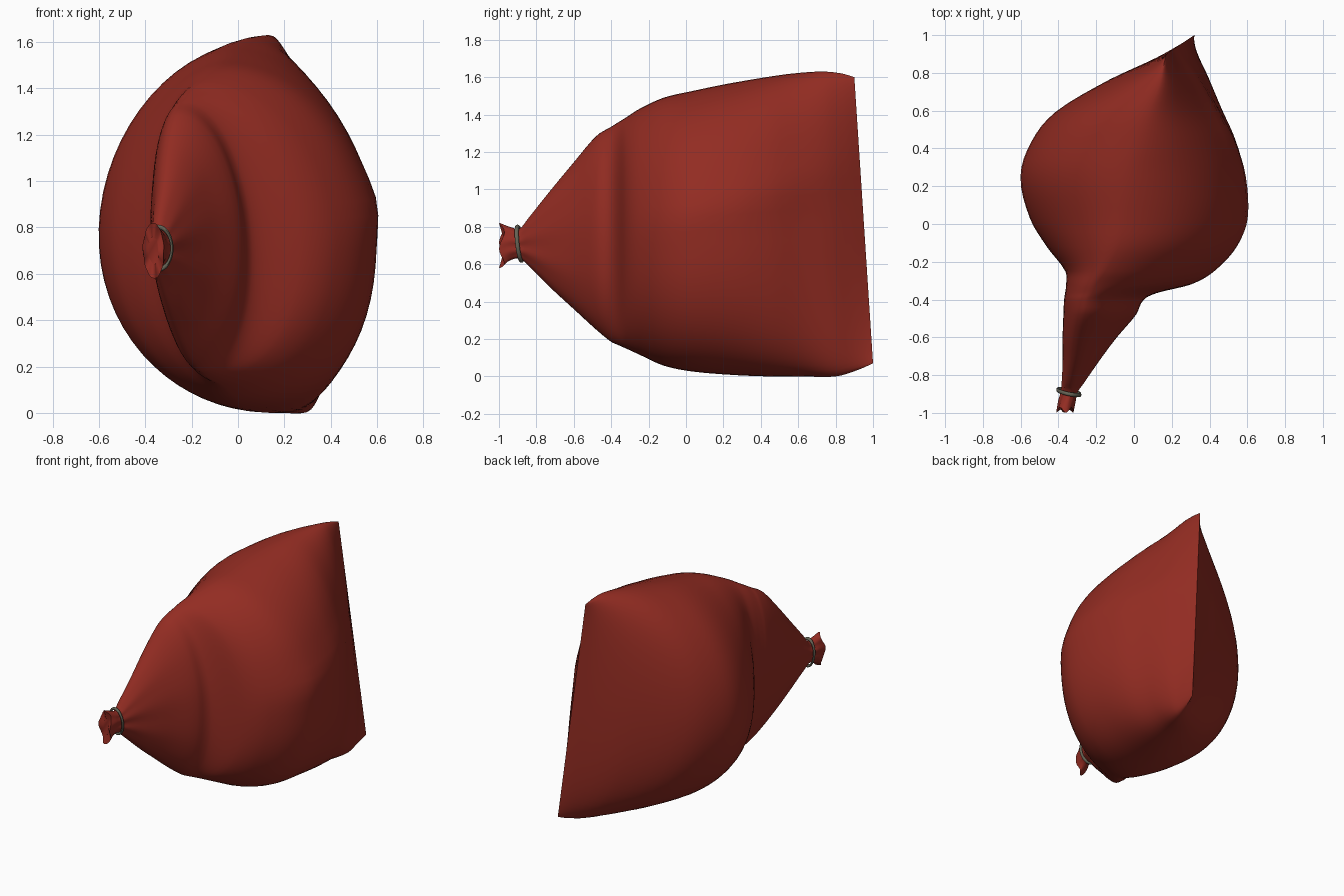
import bpy, bmesh, math
from mathutils import Vector

if "Cube" in bpy.data.objects:
    bpy.data.objects.remove(bpy.data.objects["Cube"])


def material(name, rgb):
    m = bpy.data.materials.new(name)
    m.diffuse_color = (*rgb, 1)
    m.use_nodes = True
    m.node_tree.nodes["Principled BSDF"].inputs["Base Color"].default_value = m.diffuse_color
    return m


RED = material("red cloth", (0.29, 0.025, 0.016))
GREY = material("olive grey wire", (0.13, 0.125, 0.09))

# sack cross-sections: y, left x, right x, top z, bottom z, x at top, x at bottom
RINGS = [
    (-0.985, -.41, -.32, .82, .58, -.365, -.36),
    (-0.94, -.40, -.31, .80, .62, -.355, -.355),
    (-0.89, -.385, -.30, .79, .63, -.34, -.34),
    (-0.84, -.38, -.265, .85, .59, -.335, -.33),
    (-0.72, -.375, -.18, 1.0, .47, -.31, -.29),
    (-0.60, -.375, -.09, 1.145, .36, -.29, -.25),
    (-0.48, -.37, .01, 1.285, .25, -.26, -.20),
    (-0.40, -.365, .05, 1.335, .185, -.24, -.16),
    (-0.365, -.36, .12, 1.357, .169, -.22, -.14),
    (-0.32, -.355, .30, 1.385, .149, -.20, -.12),
    (-0.25, -.36, .42, 1.43, .117, -.15, -.06),
    (-0.12, -.46, .535, 1.49, .058, -.08, 0),
    (0.03, -.55, .59, 1.525, .027, -.05, .03),
    (0.25, -.60, .585, 1.57, .008, -.02, .07),
    (0.45, -.54, .535, 1.60, 0, .03, .14),
    (0.62, -.41, .46, 1.62, 0, .07, .20),
    (0.80, -.13, .375, 1.63, 0, .13, .28),
    (0.92, .11, .30, 1.62, .035, .155, .305),
    (1.00, .245, .245, 1.60, .07, .17, .32),
]
SEG, SUB = 64, 4


def slope(i, c):
    a, b = RINGS[max(i - 1, 0)], RINGS[min(i + 1, len(RINGS) - 1)]
    return (b[c] - a[c]) / (b[0] - a[0])


def between(i, t):
    # smooth interpolation between neighbouring cross-sections
    p, q = RINGS[i], RINGS[i + 1]
    d = q[0] - p[0]
    h = t * t * (3 - 2 * t)
    return [p[0] + d * t] + [
        p[c] + (q[c] - p[c]) * h
        + d * (slope(i, c) * t * (1 - t) ** 2 - slope(i + 1, c) * t * t * (1 - t))
        for c in range(1, 7)]


def section(y, left, right, top, bottom, xt, xb):
    pts = []
    neck = math.exp(-abs(y + .89) / .13)
    body = min(1, max(0, (y + .35) / .35)) * min(1, max(0, (1 - y) / .4))
    for i in range(SEG):
        a = 2 * math.pi * i / SEG
        s, c = math.sin(a), math.cos(a)
        # gathered pleats fade away from the tied neck
        pleat = 1 + .07 * neck * math.cos(9 * a) + .04 * neck * math.cos(5 * a + 1)
        h = .5 + .5 * c
        axis = xb + (xt - xb) * h
        mid = (xt + xb) / 2
        z = (top + bottom) / 2 + (top - bottom) / 2 * c
        # fuller lower right side, slimmer left side
        if s > 0:
            power = 1 - .15 * body if c < 0 else 1
            x = axis + (right - mid) * s ** power * pleat
            x += .02 * body * s * math.exp(-((z - .9 - .25 * (y - .1)) / .12) ** 2)
        else:
            x = axis - (mid - left) * (-s) ** (1 + .15 * body) * pleat
            z -= .07 * body * s * s
        # back seam leans forward at the top, open end is ragged
        yy = y - .1 * h * max(0, (y - .3) / .7)
        if y < -.93:
            yy += .014 * math.cos(4 * a + 2.6) * (-.93 - y) / .055
        pts.append(Vector((x, yy, z)))
    return pts


# sack
bm = bmesh.new()
loops = []
for i in range(len(RINGS) - 1):
    for j in range(SUB):
        loops.append(section(*between(i, j / SUB)))
loops.append(section(*RINGS[-1]))
# tucked-in mouth of the gathered end
centre = sum(loops[0], Vector()) / SEG
loops.insert(0, [centre.lerp(p, .5) + Vector((0, .01, 0)) for p in loops[0]])
rows = [[bm.verts.new(p) for p in loop] for loop in loops]
for r0, r1 in zip(rows, rows[1:]):
    for k in range(SEG):
        m = (k + 1) % SEG
        bm.faces.new((r0[k], r0[m], r1[m], r1[k]))
bm.faces.new(rows[0])
bmesh.ops.remove_doubles(bm, verts=bm.verts, dist=.0005)
bmesh.ops.recalc_face_normals(bm, faces=bm.faces)
mesh = bpy.data.meshes.new("sack")
bm.to_mesh(mesh)
bm.free()
sack = bpy.data.objects.new("sack", mesh)
bpy.context.collection.objects.link(sack)
mesh.materials.append(RED)

# tie ring around the neck
bpy.ops.mesh.primitive_torus_add(major_radius=.1, minor_radius=.011,
                                 major_segments=40, minor_segments=10)
tie = bpy.context.object
tie.name = "tie_ring"
for v in tie.data.vertices:
    x, y, z = v.co
    v.co = (-.345 + x * .6, -.89 + z - .12 * x - .1 * y, .71 + y * .92)
tie.data.flip_normals()
tie.data.materials.append(GREY)

for ob in (sack, tie):
    bpy.ops.object.select_all(action='DESELECT')
    ob.select_set(True)
    bpy.context.view_layer.objects.active = ob
    bpy.ops.object.shade_smooth_by_angle(angle=math.radians(45))
